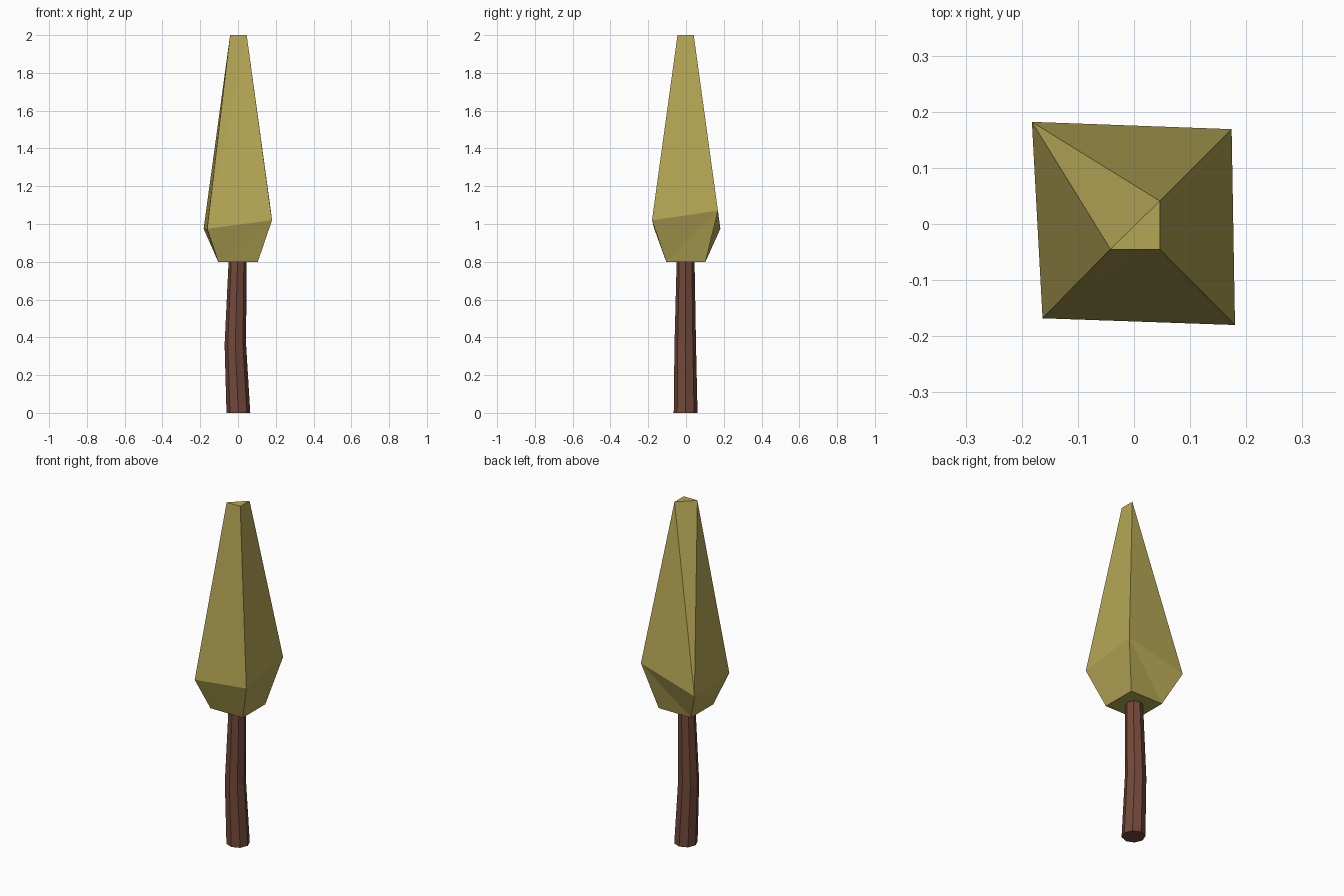
import bpy
from math import cos, sin, tau

if "Cube" in bpy.data.objects:
    bpy.data.objects.remove(bpy.data.objects["Cube"])


def make_part(name, verts, faces, color):
    mesh = bpy.data.meshes.new(name)
    mesh.from_pydata(verts, [], faces)
    mat = bpy.data.materials.new(name + "_color")
    mat.diffuse_color = (*color, 1)
    mat.use_nodes = True
    mat.node_tree.nodes["Principled BSDF"].inputs["Base Color"].default_value = mat.diffuse_color
    mesh.materials.append(mat)
    obj = bpy.data.objects.new(name, mesh)
    bpy.context.collection.objects.link(obj)
    return obj


# Trunk: eight-sided tube, slightly bent halfway up
SIDES = 8
rings = [(0.002, -0.002, 0, 0.063), (-0.014, -0.004, 0.36, 0.057), (-0.002, -0.002, 0.82, 0.047)]
verts = [(x + r * cos(tau * i / SIDES), y + r * sin(tau * i / SIDES), z)
         for x, y, z, r in rings for i in range(SIDES)]
faces = [tuple(reversed(range(SIDES))), tuple(range(2 * SIDES, 3 * SIDES))]
for k in range(len(rings) - 1):
    for i in range(SIDES):
        j = (i + 1) % SIDES
        a, b = k * SIDES, (k + 1) * SIDES
        faces.append((a + i, a + j, b + j, b + i))
make_part("trunk", verts, faces, (0.17, 0.065, 0.042))

# Crown: square base, uneven widest ring, tip with one corner cut away
base = [(-0.105, -0.105, 0.8), (0.105, -0.105, 0.8), (0.105, 0.103, 0.8), (-0.105, 0.103, 0.8)]
middle = [(-0.163, -0.168, 0.975), (0.18, -0.18, 1.02), (0.174, 0.169, 1.07), (-0.182, 0.182, 0.975)]
tip = [(-0.042, -0.045, 2), (0.046, -0.045, 2), (0.046, 0.041, 2)]
faces = [(3, 2, 1, 0), (8, 9, 10)]
# lower facets
faces += [(0, 1, 5), (0, 5, 4), (1, 2, 6), (1, 6, 5),
          (2, 3, 6), (3, 7, 6), (3, 0, 7), (0, 4, 7)]
# upper facets, including the bevelled back-left corner
faces += [(4, 5, 9), (4, 9, 8), (5, 6, 10), (5, 10, 9), (6, 7, 10), (7, 4, 8), (7, 8, 10)]
make_part("crown", base + middle + tip, faces, (0.46, 0.38, 0.09))
